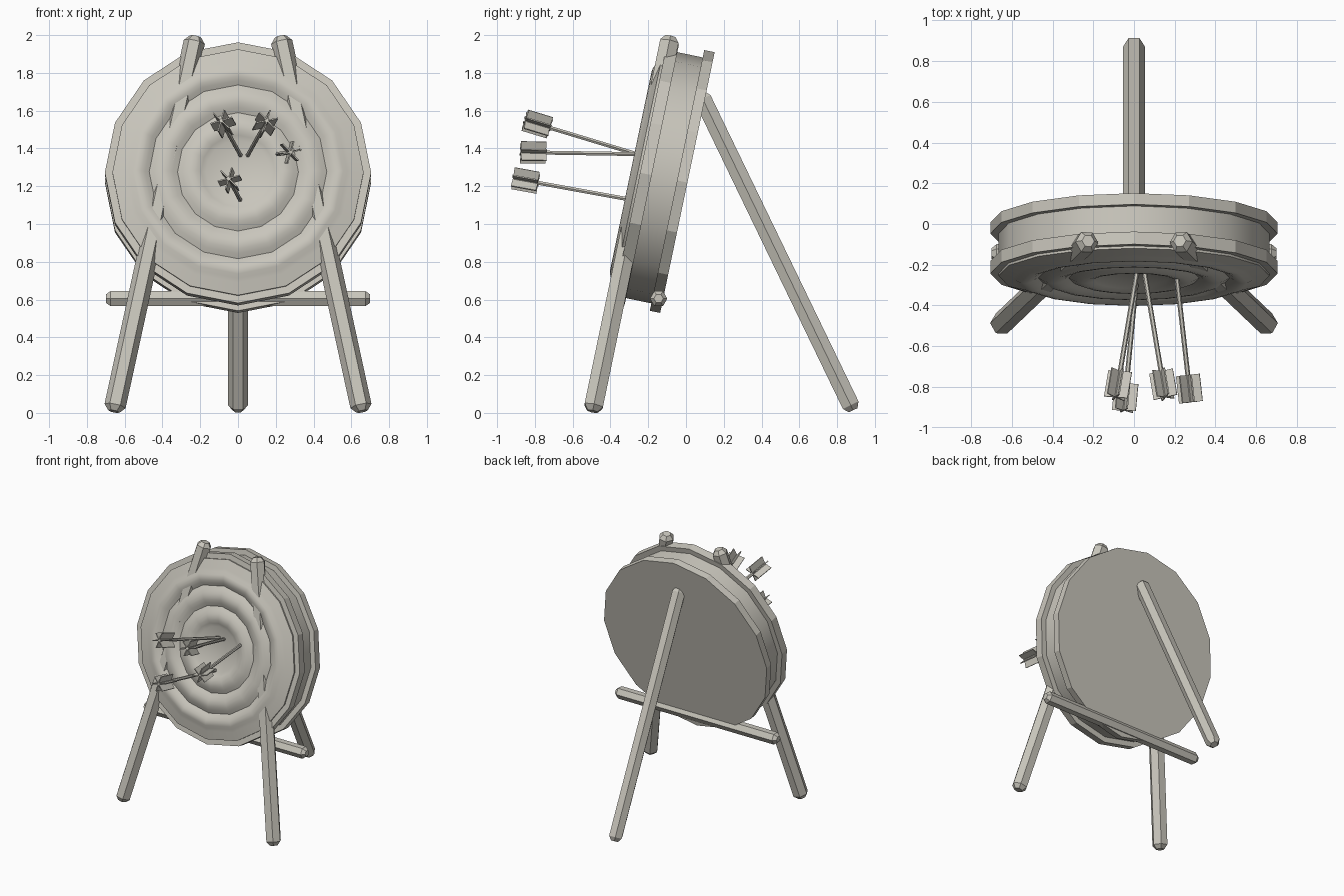
import bpy, bmesh, math
from mathutils import Vector, Matrix

if "Cube" in bpy.data.objects:
    bpy.data.objects.remove(bpy.data.objects["Cube"])

straw = bpy.data.materials.new("warm_grey")
straw.diffuse_color = (0.58, 0.56, 0.50, 1)
straw.use_nodes = True
straw.node_tree.nodes["Principled BSDF"].inputs["Base Color"].default_value = straw.diffuse_color

# Tilted frame of the target: local z points out of the shooting face
TILT = math.radians(11.8)
FRAME = Matrix.Translation((0, -0.02, 1.225)) @ Matrix.Rotation(math.pi / 2 - TILT, 4, 'X')


def finish(name, bm, smooth=False):
    bmesh.ops.remove_doubles(bm, verts=bm.verts, dist=1e-5)
    bmesh.ops.recalc_face_normals(bm, faces=bm.faces)
    mesh = bpy.data.meshes.new(name)
    bm.to_mesh(mesh)
    bm.free()
    mesh.materials.append(straw)
    ob = bpy.data.objects.new(name, mesh)
    bpy.context.collection.objects.link(ob)
    if smooth:
        bpy.ops.object.select_all(action='DESELECT')
        ob.select_set(True)
        bpy.context.view_layer.objects.active = ob
        bpy.ops.object.shade_smooth_by_angle(angle=math.radians(30))
    return ob


def lathe(bm, profile, matrix, sides, closed=False):
    """Revolve (radius, height) points about local z."""
    rings = []
    for r, h in profile:
        rings.append([bm.verts.new(matrix @ Vector((r * math.cos(a), r * math.sin(a), h)))
                      for a in (2 * math.pi * i / sides for i in range(sides))])
    pairs = list(zip(rings, rings[1:]))
    if closed:
        pairs.append((rings[-1], rings[0]))
    for a, b in pairs:
        for i in range(sides):
            j = (i + 1) % sides
            bm.faces.new((a[i], a[j], b[j], b[i]))
    if not closed:
        bm.faces.new(rings[0])
        bm.faces.new(rings[-1])


def along(start, end):
    """Matrix with its origin at start and z towards end; x stays level."""
    start, end = Vector(start), Vector(end)
    z = (end - start).normalized()
    ref = Vector((1, 0, 0)) if abs(z.x) < 0.9 else Vector((0, 1, 0))
    x = (ref - z * ref.dot(z)).normalized()
    y = z.cross(x)
    m = Matrix((x, y, z)).transposed().to_4x4()
    m.translation = start
    return m, (end - start).length


def pole(name, start, end, r, tip=0.03):
    """Six-sided pole with chamfered ends."""
    m, length = along(start, end)
    bm = bmesh.new()
    lathe(bm, [(r * 0.55, 0), (r, tip), (r, length - tip), (r * 0.55, length)], m, 6)
    return finish(name, bm)


# Round body with padded rings on its face
profile = [(0.665, 0.0), (0.665, 0.24), (0.60, 0.258)]
for outer, inner in ((0.60, 0.47), (0.47, 0.32), (0.32, 0.17)):
    for k in range(1, 7):
        f = k / 6
        profile.append((outer + (inner - outer) * f,
                        0.25 + 0.028 * math.sin(math.pi * f)))
profile.append((0.17, 0.25))
bm = bmesh.new()
lathe(bm, profile, FRAME, 16)
finish("target_body", bm, True)

# Hoops around the body, and the back panel
bm = bmesh.new()
lathe(bm, [(0.65, 0.165), (0.705, 0.165), (0.705, 0.228), (0.65, 0.228)], FRAME, 16, True)
finish("front_hoop", bm)
bm = bmesh.new()
lathe(bm, [(0.705, -0.028), (0.705, 0.028), (0.65, 0.028)], FRAME, 16)
finish("back_panel", bm)

# Stand
for side, label in ((-1, "left"), (1, "right")):
    pole(f"front_leg_{label}", (side * 0.657, -0.495, 0.008), (side * 0.225, -0.083, 1.992), 0.057)
pole("rear_leg", (0, 0.885, 0.014), (0, 0.075, 1.69), 0.053)
pole("crossbar", (-0.70, -0.145, 0.605), (0.70, -0.145, 0.605), 0.046, 0.025)

# Arrows: shaft with three crossed plates as fletching
ARROWS = [((0.01, -0.26, 1.37), (-0.09, -0.855, 1.55)),
          ((0.055, -0.26, 1.37), (0.155, -0.855, 1.55)),
          ((0.21, -0.26, 1.37), (0.28, -0.88, 1.38)),
          ((0.01, -0.30, 1.13), (-0.05, -0.92, 1.243))]
for n, (base, tail) in enumerate(ARROWS, 1):
    m, length = along(base, tail)
    bm = bmesh.new()
    lathe(bm, [(0.012, -0.03), (0.012, length - 0.01)], m, 6)
    for k in range(3):
        place = (m @ Matrix.Rotation(math.pi / 3 * k + 0.25, 4, 'Z')
                 @ Matrix.Translation((0, 0, length - 0.072))
                 @ Matrix.Diagonal((0.12, 0.007, 0.135, 1)))
        bmesh.ops.create_cube(bm, size=1, matrix=place)
    finish(f"arrow_{n}", bm)
